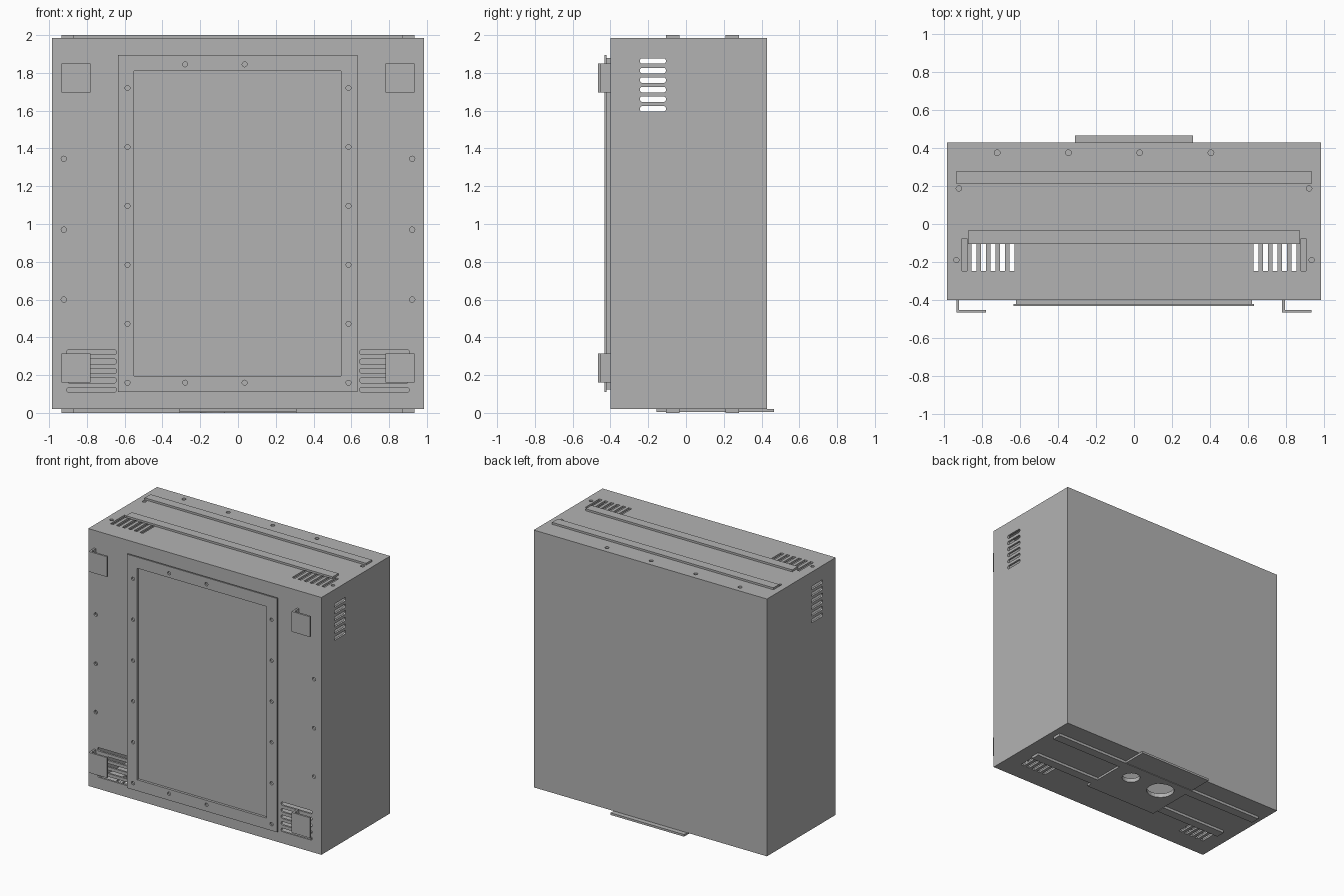
import bpy, bmesh
from math import pi
from mathutils import Matrix

if "Cube" in bpy.data.objects:
    bpy.data.objects.remove(bpy.data.objects["Cube"])

grey = bpy.data.materials.new("painted_grey_metal")
grey.use_nodes = True
grey.diffuse_color = (0.45, 0.45, 0.45, 1)
grey.node_tree.nodes["Principled BSDF"].inputs["Base Color"].default_value = (0.45, 0.45, 0.45, 1)


def add_box(bm, x, y, z, round_axis=None, radius=0.0):
    """Box from (min, max) spans; optionally round the edges along one axis."""
    lo, hi = zip(x, y, z)
    size = [b - a for a, b in zip(lo, hi)]
    mid = [(a + b) / 2 for a, b in zip(lo, hi)]
    mat = Matrix.Translation(mid) @ Matrix.Diagonal((*size, 1))
    verts = bmesh.ops.create_cube(bm, size=1, matrix=mat)["verts"]
    if round_axis is not None:
        edges = [e for e in {e for v in verts for e in v.link_edges}
                 if abs((e.verts[0].co - e.verts[1].co)[round_axis]) > 1e-4]
        bmesh.ops.bevel(bm, geom=edges, offset=radius, segments=3, profile=0.5, affect='EDGES')


def add_cylinder(bm, centre, r, depth, axis):
    rot = Matrix.Rotation(pi / 2, 4, 'X') if axis == 'Y' else Matrix.Identity(4)
    bmesh.ops.create_cone(bm, cap_ends=True, segments=20, radius1=r, radius2=r,
                          depth=depth, matrix=Matrix.Translation(centre) @ rot)


def finish(bm, name):
    bmesh.ops.recalc_face_normals(bm, faces=bm.faces)
    mesh = bpy.data.meshes.new(name)
    bm.to_mesh(mesh)
    bm.free()
    obj = bpy.data.objects.new(name, mesh)
    bpy.context.collection.objects.link(obj)
    mesh.materials.append(grey)
    return obj


def box(name, x, y, z):
    bm = bmesh.new()
    add_box(bm, x, y, z)
    return finish(bm, name)


def cut(target, bm):
    cutter = finish(bm, "cutter")
    cutter.hide_render = True
    mod = target.modifiers.new("openings", 'BOOLEAN')
    mod.operation, mod.solver, mod.object = 'DIFFERENCE', 'EXACT', cutter
    bpy.context.view_layer.objects.active = target
    bpy.ops.object.modifier_apply(modifier=mod.name)
    bpy.data.objects.remove(cutter)


# Hollow sheet metal cabinet
X, FRONT, BACK, BOTTOM, TOP, WALL = 0.985, -0.40, 0.43, 0.02, 1.985, 0.015
cabinet = box("cabinet", (-X, X), (FRONT, BACK), (BOTTOM, TOP))
bm = bmesh.new()
add_box(bm, (-X + WALL, X - WALL), (FRONT + WALL, BACK - WALL), (BOTTOM + WALL, TOP - WALL))
cut(cabinet, bm)

# Vents and screw holes in the cabinet
bm = bmesh.new()
for s in (-1, 1):
    for i in range(6):
        # side vents
        z = 1.61 + 0.0505 * i
        add_box(bm, sorted((s * 0.95, s * 1.02)), (-0.243, -0.107),
                (z - 0.014, z + 0.014), 0, 0.009)
        # top and bottom vents
        c = s * (0.643 + 0.05 * i)
        for z in ((1.94, 2.03), (-0.03, 0.06))[:1 if i == 5 else 2]:
            add_box(bm, (c - 0.013, c + 0.013), (-0.247, -0.077), z)
    for i in range(5):
        # front lower vents
        z = 0.122 + 0.05 * i
        add_box(bm, sorted((s * 0.645, s * 0.905)), (-0.45, -0.36),
                (z - 0.013, z + 0.013), 1, 0.009)
    for z in (0.6, 0.97, 1.345):
        add_cylinder(bm, (s * 0.922, FRONT, z), 0.014, 0.08, 'Y')
    for y in (-0.19, 0.187):
        add_cylinder(bm, (s * 0.935 if y < 0 else s * 0.922, y, TOP), 0.014, 0.08, 'Z')
for i in range(4):
    add_cylinder(bm, (-0.72 + 0.375 * i, 0.375, TOP), 0.015, 0.08, 'Z')
cut(cabinet, bm)


def cable_holes(target):
    bm = bmesh.new()
    add_cylinder(bm, (0.145, 0.14, 0.02), 0.065, 0.12, 'Z')
    add_cylinder(bm, (-0.135, 0.135, 0.02), 0.1, 0.12, 'Z')
    cut(target, bm)


cable_holes(cabinet)

# Bottom cable plate
plate = box("cable_plate", (-0.31, 0.31), (-0.155, 0.467), (0.004, 0.02))
cable_holes(plate)

# Mounting rails on the top and bottom
for level, z in (("top", (1.985, 2.0)), ("bottom", (0.0, 0.02))):
    box(level + "_rear_rail", (-0.935, 0.935), (0.21, 0.28), z)
    if level == "top":
        box("top_front_rail", (-0.873, 0.873), (-0.105, -0.035), z)
    else:
        for s, side in ((-1, "right"), (1, "left")):
            box("bottom_front_rail_" + side, sorted((s * 0.31, s * 0.873)), (-0.105, -0.035), z)
# keep the cable openings clear of the bottom rail
cable_holes(bpy.data.objects["bottom_rear_rail"])

# Door frame with opening and screw holes
box("door_panel", (-0.62, 0.62), (-0.413, -0.40), (0.125, 1.88))
frame = box("door_frame", (-0.635, 0.632), (-0.432, -0.42), (0.11, 1.895))
seal = box("door_seal", (-0.62, 0.62), (-0.42, -0.413), (0.125, 1.88))
for part in (frame, seal):
    bm = bmesh.new()
    add_box(bm, (-0.55, 0.545), (-0.5, -0.36), (0.195, 1.81))
    if part is frame:
        for x in (-0.585, 0.585):
            for i in range(6):
                add_cylinder(bm, (x, -0.426, 0.16 + 0.312 * i), 0.013, 0.05, 'Y')
        for x in (-0.28, 0.035):
            for z in (0.16, 1.845):
                add_cylinder(bm, (x, -0.426, z), 0.013, 0.05, 'Y')
    cut(part, bm)

# Four angled hook brackets, all facing the same way
for side, x in (("right", -0.935), ("left", 0.78)):
    for level, z in (("lower", 0.16), ("upper", 1.695)):
        bm = bmesh.new()
        add_box(bm, (x, x + 0.155), (-0.467, -0.452), (z, z + 0.155))
        add_box(bm, (x, x + 0.015), (-0.452, FRONT), (z, z + 0.155))
        finish(bm, f"{level}_{side}_bracket")
